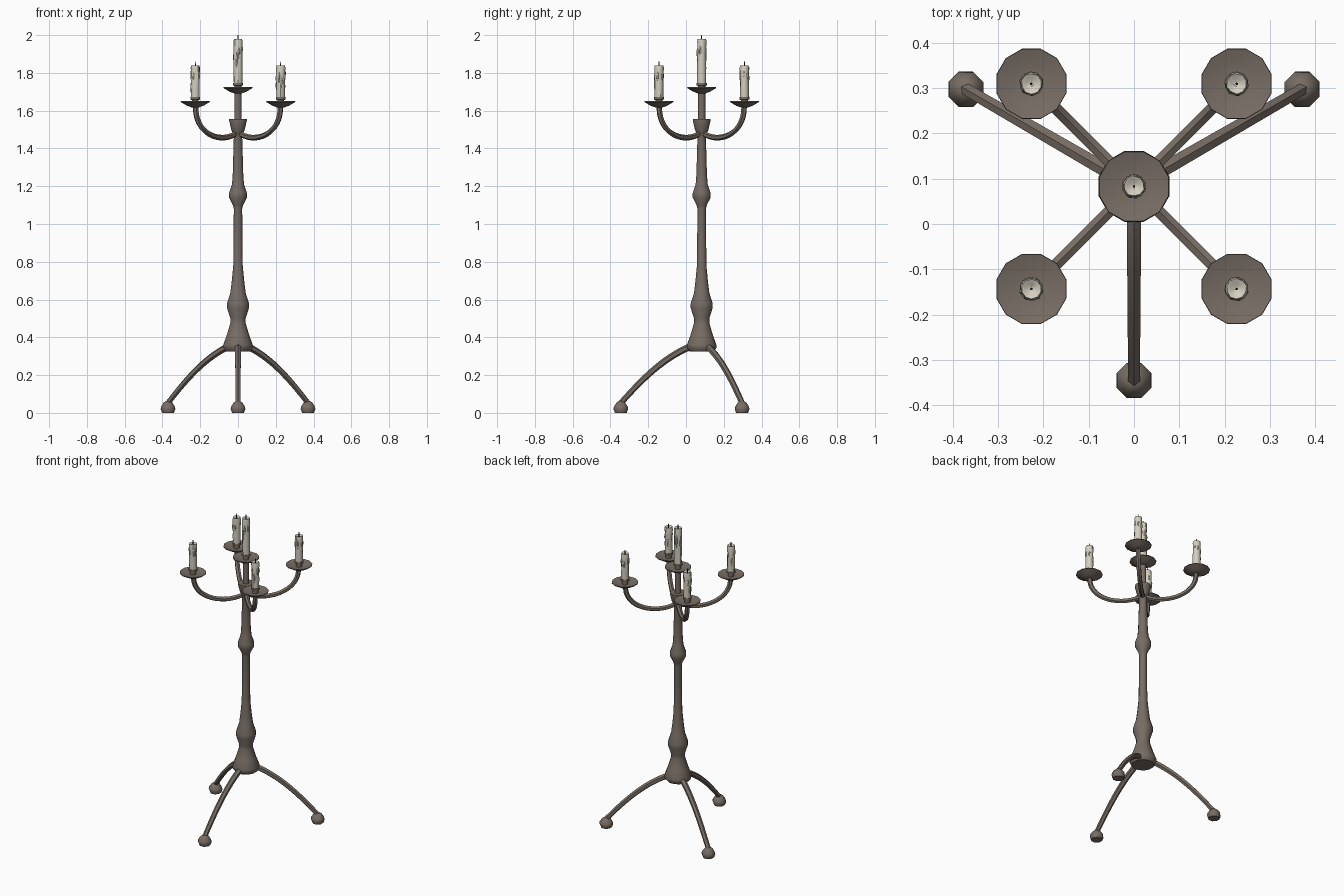
import bpy, bmesh, math, random
from mathutils import Vector, Matrix

random.seed(4)
cube = bpy.data.objects.get("Cube")
if cube:
    bpy.data.objects.remove(cube, do_unlink=True)

AXIS = Vector((0, 0.083, 0))  # the column stands behind the centre


def material(name, colour, rough):
    m = bpy.data.materials.new(name)
    m.use_nodes = True
    m.diffuse_color = (*colour, 1)
    bsdf = next(n for n in m.node_tree.nodes if n.type == 'BSDF_PRINCIPLED')
    bsdf.inputs["Base Color"].default_value = (*colour, 1)
    bsdf.inputs["Roughness"].default_value = rough
    return m


IRON = material("brown iron", (0.185, 0.152, 0.128), 0.7)
WAX = material("ivory wax", (0.66, 0.62, 0.52), 0.6)
WICK = material("burnt wick", (0.03, 0.025, 0.022), 0.9)


def finish(name, bm, mat, place, angle=40):
    bmesh.ops.recalc_face_normals(bm, faces=bm.faces)
    mesh = bpy.data.meshes.new(name)
    bm.to_mesh(mesh)
    bm.free()
    mesh.materials.append(mat)
    ob = bpy.data.objects.new(name, mesh)
    ob.location = place
    bpy.context.collection.objects.link(ob)
    bpy.ops.object.select_all(action='DESELECT')
    ob.select_set(True)
    bpy.context.view_layer.objects.active = ob
    bpy.ops.object.shade_smooth_by_angle(angle=math.radians(angle))
    return ob


def skin(bm, rings):
    """Bridge rings of points and cap both ends."""
    loops = [[bm.verts.new(p) for p in ring] for ring in rings]
    n = len(loops[0])
    for a, b in zip(loops, loops[1:]):
        for i in range(n):
            j = (i + 1) % n
            bm.faces.new((a[i], a[j], b[j], b[i]))
    bm.faces.new(loops[0][::-1])
    bm.faces.new(loops[-1])


def lathe(bm, profile, sides, wobble=0):
    rings = []
    for r, z in profile:
        ring = []
        for i in range(sides):
            a = math.tau * (i + 0.5) / sides
            k = r * (1 + random.uniform(-wobble, wobble))
            ring.append((k * math.cos(a), k * math.sin(a), z))
        rings.append(ring)
    skin(bm, rings)


def turned(name, profile, place, sides=12, mat=IRON):
    bm = bmesh.new()
    lathe(bm, profile, sides)
    return finish(name, bm, mat, place, 50)


def spline(points, steps=4):
    """Smooth path through (radius, height) points."""
    pts = [Vector(p) for p in points]
    pts = [2 * pts[0] - pts[1]] + pts + [2 * pts[-1] - pts[-2]]
    out = []
    for a, b, c, d in zip(pts, pts[1:], pts[2:], pts[3:]):
        for s in range(steps):
            t = s / steps
            out.append(0.5 * (2 * b + (c - a) * t + (2 * a - 5 * b + 4 * c - d) * t * t
                              + (3 * b - a - 3 * c + d) * t ** 3))
    return out + [pts[-2]]


def bent_rod(name, points, start, end, angle, sides=6):
    """Rod bent in the upright plane at the given angle round the column."""
    path = spline(points)
    rings = []
    for k, p in enumerate(path):
        t = (path[min(k + 1, len(path) - 1)] - path[max(k - 1, 0)]).normalized()
        r = start + (end - start) * k / (len(path) - 1)
        ring = []
        for i in range(sides):
            a = math.tau * i / sides
            u, v = r * math.cos(a), r * math.sin(a)
            ring.append((p.x - t.y * u, v, p.y + t.x * u))
        rings.append(ring)
    bm = bmesh.new()
    skin(bm, rings)
    bm.transform(Matrix.Rotation(angle, 4, 'Z'))
    return finish(name, bm, IRON, AXIS)


def around(radius, angle, z=0):
    return AXIS + Vector((radius * math.cos(angle), radius * math.sin(angle), z))


def candle_set(name, place, height):
    """Drip dish, socket, candle with runs of wax, and wick; place is the dish rim."""
    turned(name + "_dish", [(0.022, -0.03), (0.045, -0.022), (0.08, -0.002), (0.079, 0.002),
                            (0.045, -0.008), (0.02, -0.01)], place)
    turned(name + "_socket", [(0.019, -0.015), (0.019, 0.008), (0.027, 0.012),
                              (0.027, 0.024), (0.02, 0.024)], place, 10)
    base, top = 0.018, 0.018 + height
    bm = bmesh.new()
    lathe(bm, [(0.023, base), (0.024, base + height * 0.35), (0.023, base + height * 0.7),
               (0.025, top - 0.012), (0.022, top), (0.015, top - 0.003), (0.006, top - 0.01)],
          10, 0.06)
    # runs of wax down the sides
    for i in range(6):
        a = math.tau * i / 6 + random.uniform(-0.4, 0.4)
        length = height * random.uniform(0.2, 0.42)
        z = top - length * random.uniform(0.6, 1.6) - 0.005
        m = (Matrix.Translation((0.022 * math.cos(a), 0.022 * math.sin(a), z))
             @ Matrix.Diagonal((0.006, 0.006, length / 2, 1)))
        bmesh.ops.create_icosphere(bm, subdivisions=1, radius=1, matrix=m)
    finish(name + "_candle", bm, WAX, place)
    turned(name + "_wick", [(0.003, top - 0.012), (0.003, top + 0.01), (0.002, top + 0.02)],
           place, 6, WICK)


# Turned column with base, two knops and the cup at the top
turned("column", [(0.066, 0.325), (0.08, 0.343), (0.081, 0.36), (0.062, 0.41), (0.042, 0.475),
                  (0.042, 0.5), (0.06, 0.555), (0.06, 0.58), (0.042, 0.635), (0.034, 0.7),
                  (0.026, 0.78), (0.023, 1.08), (0.028, 1.1), (0.049, 1.14), (0.049, 1.165),
                  (0.033, 1.21), (0.029, 1.26), (0.023, 1.46), (0.03, 1.485),
                  (0.036, 1.495), (0.048, 1.545), (0.048, 1.555), (0.02, 1.555)], AXIS)
turned("centre_stem", [(0.02, 1.54), (0.019, 1.7)], AXIS, 10)
candle_set("centre", AXIS + Vector((0, 0, 1.722)), 0.24)

# Four curved arms, each with a dish and candle
for i, label in enumerate(("back_left", "back_right", "front_right", "front_left")):
    a = math.pi * (0.25 + 0.5 * i)
    bent_rod(label + "_arm", [(0.005, 1.485), (0.05, 1.466), (0.12, 1.457), (0.2, 1.47),
                              (0.268, 1.508), (0.308, 1.565), (0.32, 1.635)], 0.015, 0.015, a)
    candle_set(label, around(0.32, a, 1.648), 0.173)

# Three arched legs on rounded feet
for label, degrees in (("front", -90), ("left", 30), ("right", 150)):
    a = math.radians(degrees)
    bent_rod(label + "_leg", [(0.03, 0.355), (0.085, 0.34), (0.171, 0.291), (0.255, 0.227),
                              (0.34, 0.147), (0.435, 0.045)], 0.019, 0.015, a)
    turned(label + "_foot", [(0.034, 0), (0.042, 0.02), (0.04, 0.032), (0.026, 0.053),
                             (0.014, 0.062)], around(0.428, a), 8)
